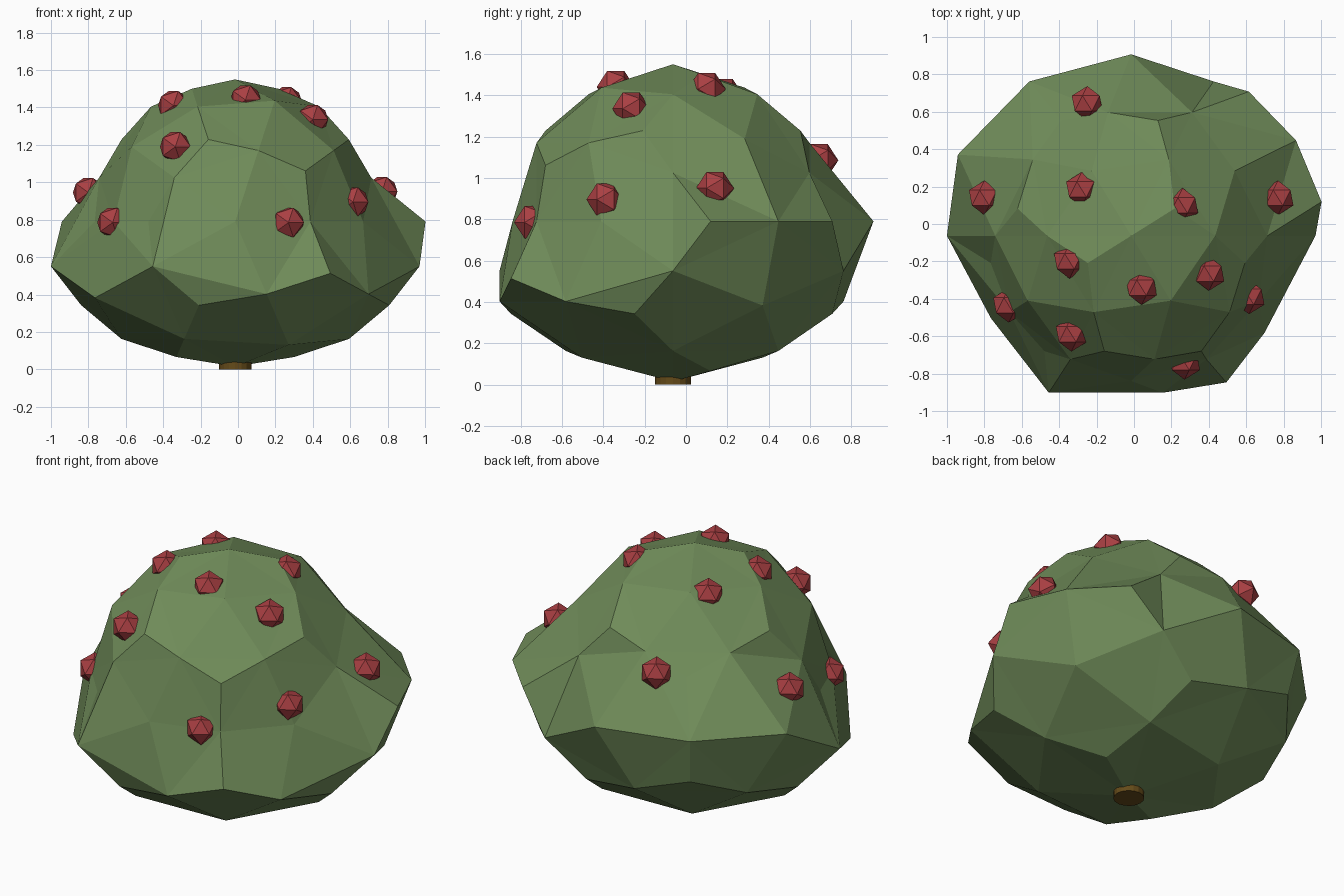
import bpy, bmesh
from mathutils import Vector, Matrix

if "Cube" in bpy.data.objects:
    bpy.data.objects.remove(bpy.data.objects["Cube"])

CX, CY, CZ = -0.015, -0.063, 0.79
RX, RY, RZ = 1.036, 0.97, 0.76
TO_Y = Matrix(((-1, 0, 0), (0, 0, 1), (0, 1, 0)))   # icosahedron pole along y


def material(name, rgb):
    m = bpy.data.materials.new(name)
    m.diffuse_color = (*rgb, 1)
    m.use_nodes = True
    m.node_tree.nodes["Principled BSDF"].inputs["Base Color"].default_value = m.diffuse_color
    return m


def finish(bm, name, mat):
    bmesh.ops.recalc_face_normals(bm, faces=bm.faces)
    me = bpy.data.meshes.new(name)
    bm.to_mesh(me)
    bm.free()
    me.materials.append(mat)
    ob = bpy.data.objects.new(name, me)
    bpy.context.collection.objects.link(ob)
    return ob


def icosahedron(radius):
    bm = bmesh.new()
    bmesh.ops.create_icosphere(bm, subdivisions=1, radius=radius)
    bmesh.ops.transform(bm, matrix=TO_Y.to_4x4(), verts=bm.verts)
    return bm


def shape(p):
    # ellipsoid whose upper half is pinched inwards
    upper = p.z - 0.001 * p.y > 0
    if upper:
        kx, ky, kz = 0.738, 0.80, 1
    else:
        kx, ky, kz = 1, (1.017 if p.y < 0 else 1), 1.02
    return Vector((CX + p.x * RX * kx, CY + p.y * RY * ky, CZ + p.z * RZ * kz))


green = material("leaf_green", (0.16, 0.26, 0.10))
red = material("berry_red", (0.40, 0.05, 0.055))
brown = material("stem_brown", (0.13, 0.07, 0.01))

# Bush: each icosahedron triangle split into three kites, halved across
ico = icosahedron(1)
bush = bmesh.new()
cache = {}


def vert(p):
    p = p.normalized()
    key = tuple(round(c, 3) + 0.0 for c in p)
    if key not in cache:
        cache[key] = bush.verts.new(shape(p))
    return cache[key]


for f in ico.faces:
    a = [v.co for v in f.verts]
    mid = vert(sum(a, Vector()))
    for i in range(3):
        p, q, r = a[i], a[(i + 1) % 3], a[i - 1]
        m1, m2 = vert(p + q), vert(p + r)
        bush.faces.new((vert(p), m1, m2))
        bush.faces.new((m1, mid, m2))
ico.free()
finish(bush, "bush", green)

# Berries: half-sunk icosahedra
berries = [
    (-.345, -.20, 1.41), (.04, -.34, 1.44), (.26, .10, 1.43), (-.28, .185, 1.40),
    (.40, -.265, 1.335), (-.335, -.59, 1.19), (-.67, -.435, .785), (.27, -.74, .785),
    (.615, -.39, .895), (-.80, .14, .945), (.77, .14, .95), (-.25, .645, 1.085),
]
for i, c in enumerate(berries):
    finish(icosahedron(0.092), f"berry_{i + 1}", red).location = c

# Stem stub under the bush
bm = bmesh.new()
bmesh.ops.create_cone(bm, cap_ends=True, segments=16, radius1=0.086, radius2=0.086,
                      depth=0.08, matrix=Matrix.Translation((CX, CY, 0.04)))
finish(bm, "stem", brown)
